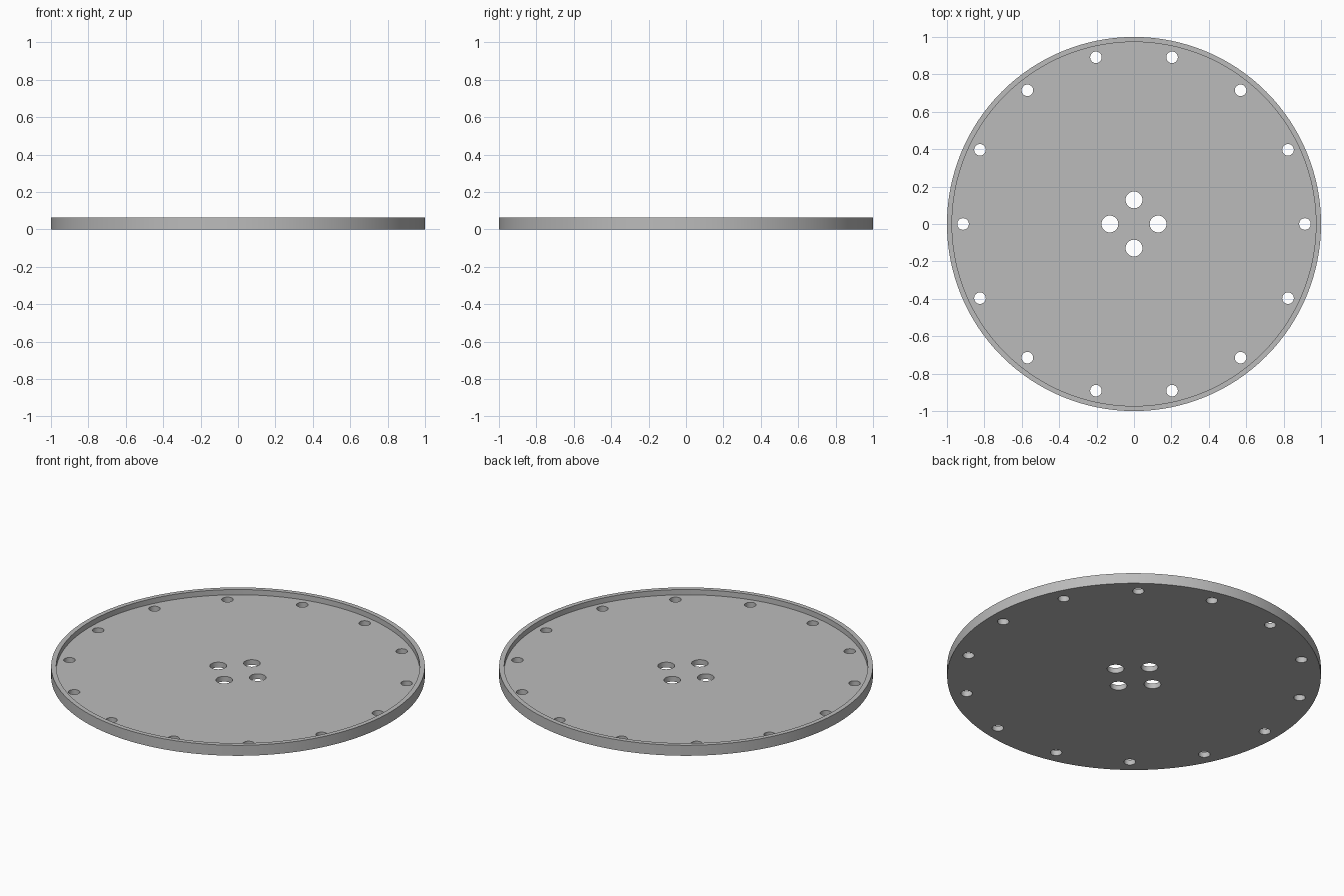
import bpy, bmesh, math

cube = bpy.data.objects.get("Cube")
if cube:
    bpy.data.objects.remove(cube, do_unlink=True)

RIM_R, FLOOR_R = 1.0, 0.973
RIM_Z, FLOOR_Z = 0.062, 0.031
SEGMENTS = 128

# Plain grey metal
grey = bpy.data.materials.new("grey_metal")
grey.use_nodes = True
colour = (0.5, 0.5, 0.5, 1)
grey.diffuse_color = colour
grey.node_tree.nodes["Principled BSDF"].inputs["Base Color"].default_value = colour


def add_object(name, bm):
    bmesh.ops.recalc_face_normals(bm, faces=bm.faces)
    mesh = bpy.data.meshes.new(name)
    bm.to_mesh(mesh)
    bm.free()
    mesh.materials.append(grey)
    obj = bpy.data.objects.new(name, mesh)
    bpy.context.collection.objects.link(obj)
    return obj


def ring(bm, radius, z):
    verts = bmesh.ops.create_circle(bm, segments=SEGMENTS, radius=radius)["verts"]
    for v in verts:
        v.co.z = z
    return verts


def drill_ring(bm, count, distance, radius):
    for i in range(count):
        angle = math.tau * i / count
        made = bmesh.ops.create_cone(bm, cap_ends=True, segments=32,
                                     radius1=radius, radius2=radius, depth=0.4)
        bmesh.ops.translate(bm, verts=made["verts"],
                            vec=(distance * math.cos(angle), distance * math.sin(angle), 0))


# Shallow dish: flat disc with a thin raised rim
bm = bmesh.new()
rings = [ring(bm, r, z) for r, z in
         ((RIM_R, 0), (RIM_R, RIM_Z), (FLOOR_R, RIM_Z), (FLOOR_R, FLOOR_Z))]
for a, b in zip(rings, rings[1:]):
    for i in range(SEGMENTS):
        j = (i + 1) % SEGMENTS
        bm.faces.new((a[i], a[j], b[j], b[i]))
bm.faces.new(rings[0])
bm.faces.new(rings[-1])
plate = add_object("rimmed_plate", bm)

# Fourteen edge holes and four centre holes
bm = bmesh.new()
drill_ring(bm, 14, 0.914, 0.031)
drill_ring(bm, 4, 0.129, 0.045)
cutter = add_object("hole_cutter", bm)
cutter.hide_render = True

drill = plate.modifiers.new("holes", "BOOLEAN")
drill.operation = "DIFFERENCE"
drill.solver = "EXACT"
drill.object = cutter

bpy.ops.object.select_all(action="DESELECT")
plate.select_set(True)
bpy.context.view_layer.objects.active = plate
bpy.ops.object.modifier_apply(modifier=drill.name)
bpy.data.objects.remove(cutter, do_unlink=True)
bpy.ops.object.shade_smooth_by_angle(angle=math.radians(30))
